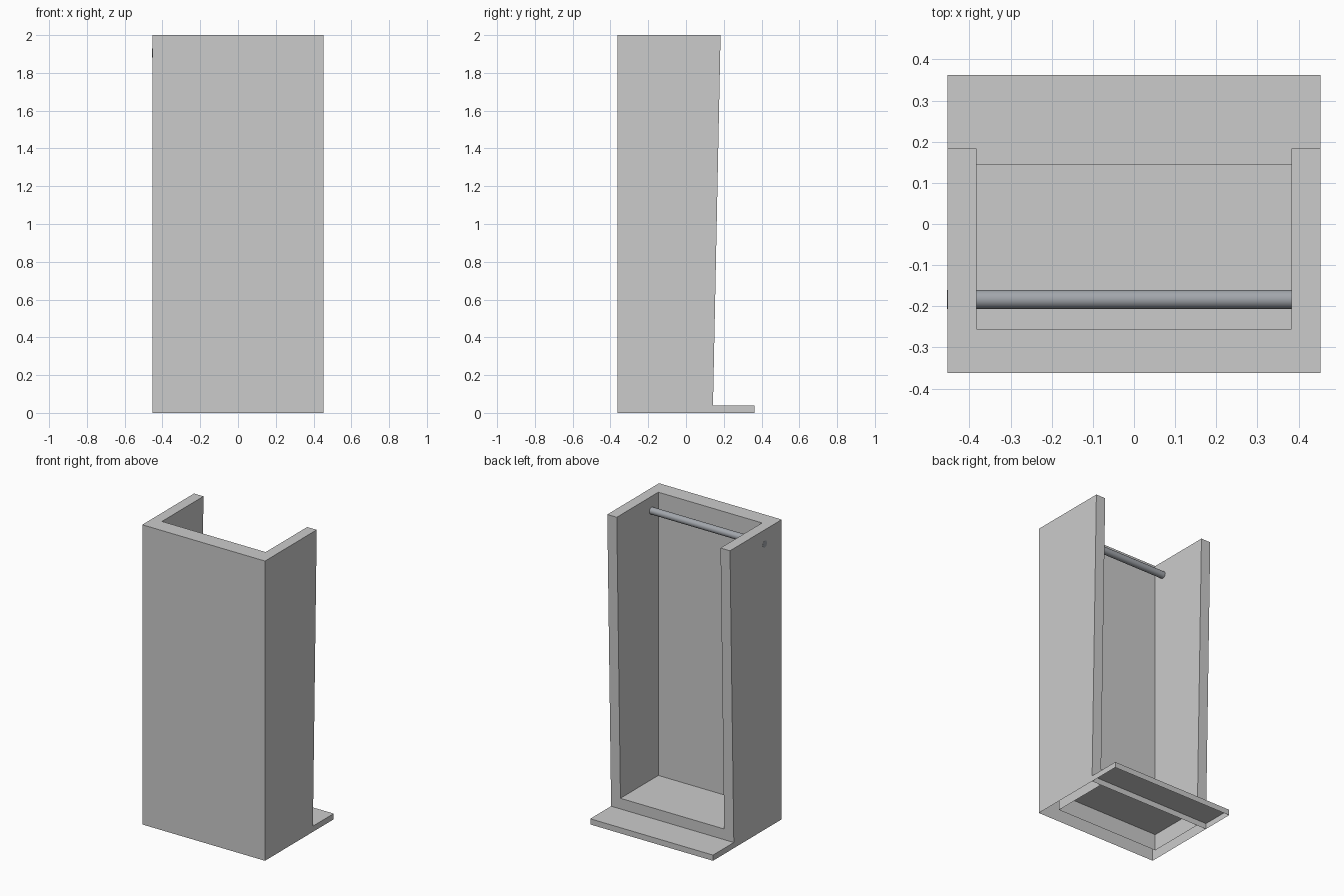
import bpy, bmesh, math

if "Cube" in bpy.data.objects:
    bpy.data.objects.remove(bpy.data.objects["Cube"])

W, WI = 0.453, 0.383          # outer / inner half widths
YF, YI = -0.3625, -0.255      # outer / inner face of the front wall
YB0, YB1 = 0.142, 0.183       # rear edge at the base / at the top
H, FLOOR, STEP = 2.0, 0.11, 0.038


def rear(z):
    return YB0 + (YB1 - YB0) * z / H


def make(name, verts, faces):
    mesh = bpy.data.meshes.new(name)
    mesh.from_pydata(verts, [], faces)
    bm = bmesh.new()
    bm.from_mesh(mesh)
    bmesh.ops.recalc_face_normals(bm, faces=bm.faces)
    bm.to_mesh(mesh)
    bm.free()
    ob = bpy.data.objects.new(name, mesh)
    bpy.context.collection.objects.link(ob)
    return ob


# U-shaped hollow wall, leaning rear edges, open underneath
def u_ring(z):
    b = rear(z)
    return [(-W, b, z), (-W, YF, z), (W, YF, z), (W, b, z),
            (WI, b, z), (WI, YI, z), (-WI, YI, z), (-WI, b, z)]


sides = [(i, (i + 1) % 8, (i + 1) % 8 + 8, i + 8) for i in range(8)]
make("surround_walls", u_ring(0) + u_ring(H), sides + [tuple(range(8, 16))])

# Raised inner floor with its rear sill
profile = [(YI, FLOOR), (rear(FLOOR), FLOOR), (YB0, 0)]
make("floor_and_sill", [(x, y, z) for x in (-WI, WI) for y, z in profile],
     [(0, 3, 4, 1), (1, 4, 5, 2)])

# Low entry step, open underneath
ys = (rear(STEP), 0.3625)
step = [(x, y, z) for z in (0, STEP)
        for x, y in ((-W, ys[0]), (W, ys[0]), (W, ys[1]), (-W, ys[1]))]
make("entry_step", step, [(4, 5, 6, 7), (1, 2, 6, 5), (2, 3, 7, 6), (3, 0, 4, 7)])

# Round rail, its end just showing on the left outer wall
x0, x1 = -W - 0.001, 0.42
bpy.ops.mesh.primitive_cylinder_add(vertices=32, radius=0.023, depth=x1 - x0,
                                    location=((x0 + x1) / 2, -0.183, 1.905),
                                    rotation=(0, math.pi / 2, 0))
rail = bpy.context.object
rail.name = "hanging_rail"
bpy.ops.object.shade_smooth_by_angle()
metal = bpy.data.materials.new("rail_metal")
metal.diffuse_color = (0.36, 0.38, 0.41, 1)
metal.use_nodes = True
metal.node_tree.nodes["Principled BSDF"].inputs["Base Color"].default_value = metal.diffuse_color
rail.data.materials.append(metal)
